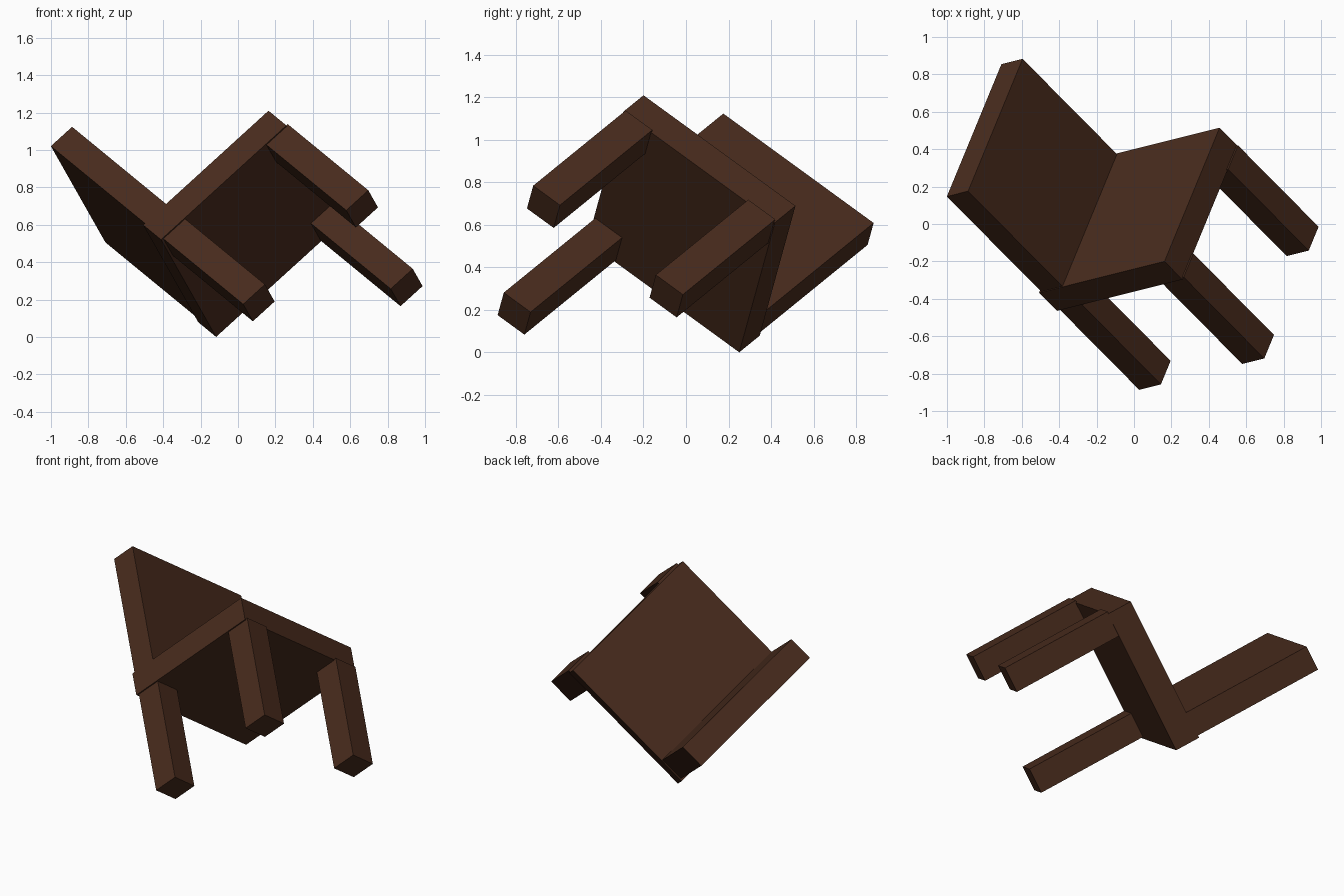
import bpy
from mathutils import Vector, Matrix

if "Cube" in bpy.data.objects:
    bpy.data.objects.remove(bpy.data.objects["Cube"])

# Tipped-over chair frame: u = back to front, v = across, w = chair's own up
u = Vector((0.727, 0.182, 0.662)).normalized()
v = Vector((0.313, 0.767, -0.562))
v = (v - u * v.dot(u)).normalized()
w = u.cross(v)
origin = Vector((0.163, -0.20, 1.21))      # front corner of the seat top
frame = Matrix.Translation(origin) @ Matrix((u, v, w)).transposed().to_4x4()

wood = bpy.data.materials.new("dark_wood")
wood.diffuse_color = (0.065, 0.024, 0.012, 1)
wood.use_nodes = True
wood.node_tree.nodes["Principled BSDF"].inputs["Base Color"].default_value = wood.diffuse_color


def block(name, ur, vr, wr):
    """Box spanning the given ranges along the chair's axes."""
    bpy.ops.mesh.primitive_cube_add(size=1)
    ob = bpy.context.object
    ob.name = name
    ranges = (ur, vr, wr)
    centre = Vector([(a + b) / 2 for a, b in ranges])
    size = Vector([b - a for a, b in ranges])
    ob.matrix_world = frame @ Matrix.Translation(centre) @ Matrix.Diagonal(size).to_4x4()
    ob.data.materials.append(wood)


# Seat and backrest slabs
block("seat", (-0.922, 0.0), (0.0, 0.932), (-0.157, 0.0))
block("backrest", (-0.908, -0.752), (0.004, 0.926), (-0.01, 0.828))

# Three legs (the fourth is missing)
front, rear = (-0.15, 0.012), (-0.908, -0.748)
left, right = (0.008, 0.172), (0.76, 0.926)
for name, ur, vr in (("front_left_leg", front, left),
                     ("front_right_leg", front, right),
                     ("rear_left_leg", rear, left)):
    block(name, ur, vr, (-0.857, -0.15))
